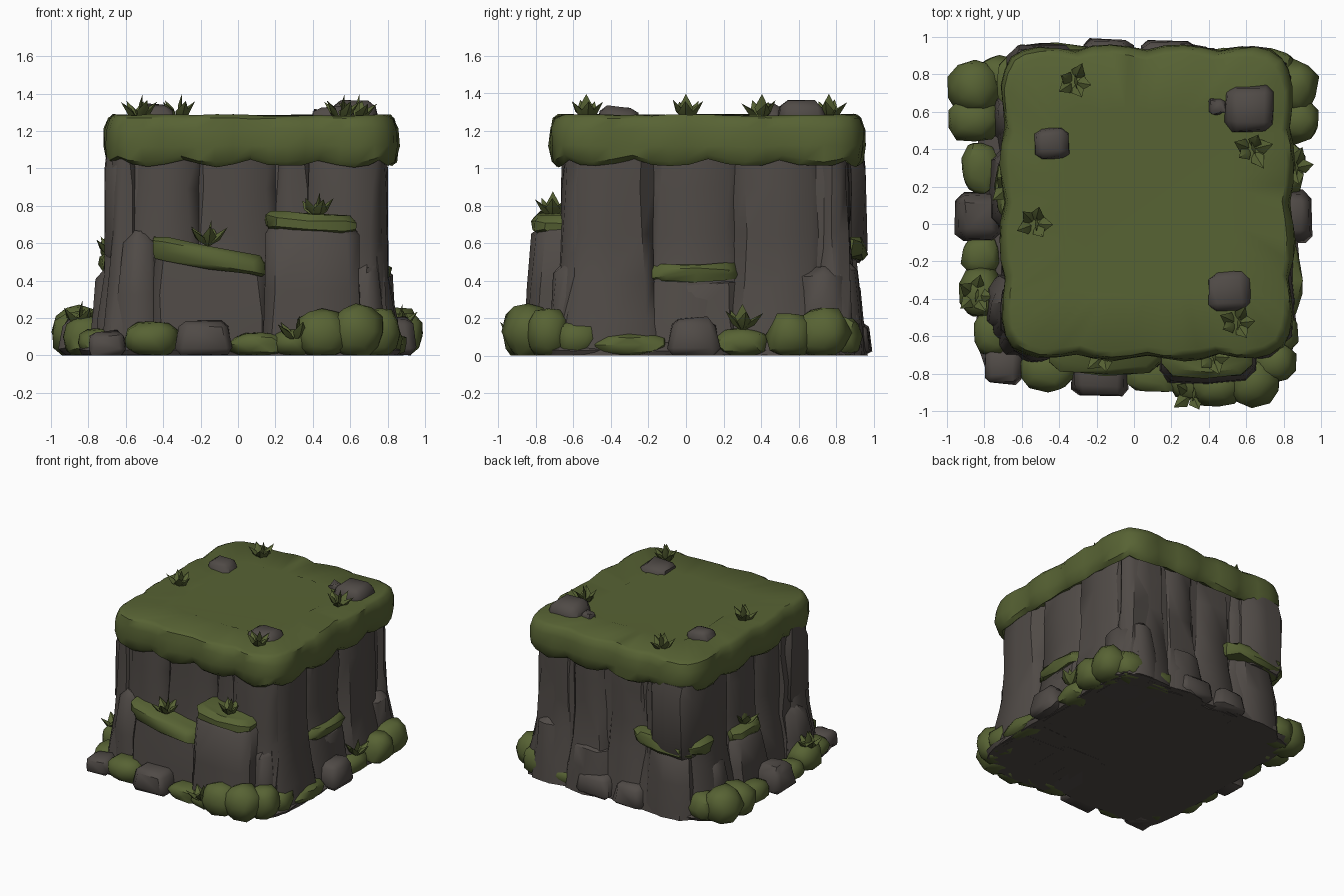
import bpy, bmesh, math, random
from mathutils import Vector

random.seed(4)
if "Cube" in bpy.data.objects:
    bpy.data.objects.remove(bpy.data.objects["Cube"], do_unlink=True)


def material(name, colour):
    mat = bpy.data.materials.new(name)
    mat.use_nodes = True
    mat.diffuse_color = colour
    mat.node_tree.nodes["Principled BSDF"].inputs["Base Color"].default_value = colour
    return mat


GRASS = material("moss green", (0.096, 0.124, 0.034, 1))
ROCK = material("warm grey rock", (0.08, 0.069, 0.062, 1))


def finish(name, bm, mat, jitter=0.0, angle=42):
    """Roughen the vertices, keep them above ground and make the object."""
    for v in bm.verts:
        v.co += Vector([random.uniform(-jitter, jitter) for _ in range(3)])
        v.co.z = max(v.co.z, 0)
    bmesh.ops.recalc_face_normals(bm, faces=bm.faces)
    mesh = bpy.data.meshes.new(name)
    bm.to_mesh(mesh)
    bm.free()
    mesh.materials.append(mat)
    mesh.shade_smooth()
    mesh.set_sharp_from_angle(angle=math.radians(angle))
    obj = bpy.data.objects.new(name, mesh)
    bpy.context.collection.objects.link(obj)


def loft(name, rings, mat, jitter):
    bm = bmesh.new()
    rows = [[bm.verts.new(p) for p in ring] for ring in rings]
    n = len(rows[0])
    for low, high in zip(rows, rows[1:]):
        for i in range(n):
            j = (i + 1) % n
            bm.faces.new((low[i], low[j], high[j], high[i]))
    bm.faces.new(rows[0])
    bm.faces.new(rows[-1])
    finish(name, bm, mat, jitter)


# Turns (distance along a wall, distance outwards) into x and y
SIDES = {
    "front": lambda a, o: (a, -o),
    "back": lambda a, o: (a, o),
    "left": lambda a, o: (o, a),
    "right": lambda a, o: (-o, a),
}


def wall_piece(name, side, a0, a1, out, profile, mat, slope=0.0, jitter=0.012, depth=0.35):
    """Chamfered upright block against a wall; profile holds (z, swell) pairs."""
    mid, half = (a0 + a1) / 2, (a1 - a0) / 2
    rings = []
    for z, swell in profile:
        w, o = half + swell * 0.7, out + swell
        c = min(0.06, half * 0.5)
        section = [(-w, out - depth), (-w, o - c), (c - w, o), (0, o + 0.012),
                   (w - c, o), (w, o - c), (w, out - depth)]
        rings.append([(*SIDES[side](mid + a, d), z + slope * a) for a, d in section])
    loft(f"{side}_{name}", rings, mat, jitter)


def outline(cx, cy, hx, hy, bulge, steps=16):
    """Rounded rectangle with scalloped edges, as (x, y, lump) points."""
    pts = []
    for turn in range(4):
        for i in range(steps):
            u, v = 1, -1 + 2 * i / steps
            for _ in range(turn):
                u, v = -v, u
            lump = abs(math.sin(math.pi * i / 4))
            s = (1 - 0.05 * (u * v) ** 4) * (1 - bulge + bulge * lump)
            pts.append((cx + hx * u * s, cy + hy * v * s, lump))
    return pts


def slab(name, centre, half, bulge, profile, mat, sag=0.0, jitter=0.006):
    rings = []
    for z, scale, sagging in profile:
        rings.append([(centre[0] + (x - centre[0]) * scale,
                       centre[1] + (y - centre[1]) * scale,
                       z - sag * lump * sagging)
                      for x, y, lump in outline(*centre, *half, bulge)])
    loft(name, rings, mat, jitter)


# Ground footing, solid core and overhanging grass cap
slab("footing", (0.01, 0.04), (0.87, 0.87), 0.03,
     [(0, 0.98, 0), (0.03, 1, 0), (0.07, 0.94, 0)], ROCK)
slab("cliff_core", (0.05, 0.14), (0.66, 0.69), 0,
     [(0.02, 1.08, 0), (0.4, 1, 0), (1.15, 1, 0)], ROCK)
slab("grass_cap", (0.07, 0.115), (0.79, 0.845), 0.035,
     [(1.08, 0.86, 0), (1.045, 0.95, 1), (1.07, 0.985, 1), (1.12, 1, 0),
      (1.21, 0.995, 0), (1.265, 0.975, 0), (1.285, 0.94, 0), (1.28, 0.6, 0)],
     GRASS, sag=0.035)

# Tall columns of the cliff walls: start, end, outward distance
WALLS = {
    "front": [(-0.68, -0.53, 0.63), (-0.57, -0.2, 0.65), (-0.25, 0.22, 0.61),
              (0.18, 0.42, 0.59), (0.38, 0.77, 0.65)],
    "left": [(-0.62, -0.18, 0.79), (-0.2, 0.28, 0.75), (0.26, 0.72, 0.78), (0.7, 0.86, 0.76)],
    "back": [(-0.6, -0.2, 0.86), (-0.25, 0.15, 0.84), (0.12, 0.45, 0.87), (0.4, 0.74, 0.86)],
    "right": [(-0.6, -0.35, 0.69), (-0.38, 0, 0.64), (-0.02, 0.4, 0.65), (0.36, 0.8, 0.66)],
}
FLARE = [(0, 0.07), (0.2, 0.05), (0.42, 0.015), (0.65, 0), (0.9, 0), (1.12, -0.01)]
for side, columns in WALLS.items():
    for i, (a0, a1, out) in enumerate(columns):
        wall_piece(f"cliff_column_{i}", side, a0, a1, out, FLARE, ROCK)

# Jutting overhang blocks high on the walls
for side, a0, a1, out in [("right", -0.62, -0.3, 0.71), ("back", -0.68, -0.3, 0.95)]:
    wall_piece("upper_block", side, a0, a1, out,
               [(0.5, -0.03), (0.55, 0), (0.99, 0), (1.1, -0.02)], ROCK)

# Lower buttresses: wall, start, end, outward distance, height, slope
for i, (side, a0, a1, out, h, slope) in enumerate([
        ("front", -0.45, 0.16, 0.73, 0.52, -0.2), ("front", 0.15, 0.64, 0.81, 0.7, 0),
        ("front", -0.62, -0.43, 0.69, 0.66, 0), ("front", 0.6, 0.76, 0.69, 0.5, 0),
        ("left", -0.18, 0.28, 0.78, 0.43, 0), ("left", 0.6, 0.84, 0.81, 0.48, 0),
        ("back", 0.52, 0.76, 0.89, 0.5, 0), ("back", 0.1, 0.42, 0.91, 0.4, 0),
        ("back", -0.62, -0.26, 0.9, 0.56, 0), ("right", 0, 0.38, 0.73, 0.48, 0),
        ("right", -0.56, -0.3, 0.75, 0.46, 0), ("right", 0.45, 0.7, 0.71, 0.4, 0)]):
    wall_piece(f"buttress_{i}", side, a0, a1, out,
               [(0, 0.04), (h * 0.5, 0.025), (h - 0.05, 0), (h, -0.05)], ROCK, slope)

# Grassy ledges: wall, start, end, outward distance, bottom, top, slope
for i, (side, a0, a1, out, z0, z1, slope) in enumerate([
        ("front", -0.46, 0.15, 0.79, 0.47, 0.58, -0.2),
        ("front", 0.15, 0.63, 0.81, 0.66, 0.76, -0.06),
        ("left", -0.18, 0.28, 0.81, 0.4, 0.49, 0),
        ("back", -0.66, -0.16, 0.95, 0.52, 0.63, 0.06),
        ("right", 0.62, 0.9, 0.72, 0.52, 0.63, 0),
        ("right", 0.01, 0.37, 0.73, 0.45, 0.55, 0)]):
    wall_piece(f"grass_ledge_{i}", side, a0, a1, out,
               [(z0, -0.02), (z0 + 0.025, 0), (z1 - 0.03, 0), (z1, -0.03)], GRASS, slope)


def boulder(name, x, y, rx, ry, z0, z1):
    bm = bmesh.new()
    bmesh.ops.create_cube(bm, size=2)
    for v in bm.verts:
        taper = 0.8 if v.co.z > 0 else 1
        v.co = Vector((v.co.x * taper * rx, v.co.y * taper * ry, v.co.z * (z1 - z0) / 2))
    bmesh.ops.bevel(bm, geom=bm.edges[:], offset=min(rx, ry, z1 - z0) * 0.3,
                    segments=1, affect="EDGES")
    bmesh.ops.translate(bm, verts=bm.verts, vec=(x, y, (z0 + z1) / 2))
    finish(name, bm, ROCK, 0.01, 50)


# Boulders round the foot, then stones sunk in the cap
for i, (x, y, rx, ry, h) in enumerate([
        (-0.7, -0.76, 0.11, 0.1, 0.13), (-0.18, -0.8, 0.16, 0.13, 0.19),
        (0.83, 0.04, 0.12, 0.14, 0.2), (-0.83, 0.04, 0.13, 0.14, 0.2),
        (-0.14, 0.88, 0.14, 0.11, 0.18), (0.18, 0.88, 0.15, 0.11, 0.18),
        (-0.43, 0.84, 0.14, 0.1, 0.16)]):
    boulder(f"foot_boulder_{i}", x, y, rx, ry, 0, h)
for i, (x, y, r, top) in enumerate([
        (0.62, 0.62, 0.14, 1.36), (0.44, 0.63, 0.05, 1.31),
        (0.51, -0.36, 0.12, 1.33), (-0.44, 0.43, 0.095, 1.34)]):
    boulder(f"cap_stone_{i}", x, y, r, r * 0.95, 1.22, top)

# Mossy bushes round the foot: x, y, radii, height
for i, (x, y, rx, ry, h) in enumerate([
        (-0.46, -0.78, 0.16, 0.12, 0.19), (0.12, -0.8, 0.18, 0.11, 0.13),
        (0.3, -0.83, 0.12, 0.11, 0.15), (0.45, -0.86, 0.15, 0.13, 0.25),
        (0.63, -0.84, 0.15, 0.14, 0.28), (0.75, -0.74, 0.12, 0.12, 0.26),
        (0.77, -0.58, 0.11, 0.13, 0.2), (0.79, -0.3, 0.12, 0.22, 0.13),
        (0.81, 0.3, 0.11, 0.16, 0.15), (0.86, 0.56, 0.14, 0.13, 0.24),
        (0.85, 0.73, 0.14, 0.15, 0.27), (0.73, 0.83, 0.14, 0.11, 0.23),
        (0.48, 0.85, 0.16, 0.1, 0.14), (-0.72, 0.79, 0.13, 0.11, 0.22),
        (-0.85, 0.56, 0.15, 0.13, 0.24), (-0.85, 0.73, 0.15, 0.15, 0.28),
        (-0.82, 0.3, 0.11, 0.15, 0.15), (-0.82, -0.17, 0.11, 0.11, 0.14),
        (-0.82, -0.37, 0.12, 0.14, 0.22), (-0.75, -0.58, 0.11, 0.13, 0.15)]):
    bm = bmesh.new()
    bmesh.ops.create_icosphere(bm, subdivisions=2, radius=1)
    for v in bm.verts:
        p = Vector([math.copysign(abs(c) ** 0.85, c) for c in v.co]) * random.uniform(0.87, 1.05)
        v.co = Vector((x + p.x * rx, y + p.y * ry, h * (0.45 + 0.55 * p.z)))
    finish(f"moss_bush_{i}", bm, GRASS)


def tuft(name, x, y, z, size):
    """Ring of folded pointed leaves round one upright leaf."""
    bm = bmesh.new()
    for k in range(6):
        angle = k * math.tau / 5 + random.uniform(-0.3, 0.3)
        lean = 0.15 if k == 5 else random.uniform(0.6, 0.95)
        out = Vector((math.cos(angle), math.sin(angle), 0))
        across = Vector((-out.y, out.x, 0))
        axis = out * lean + Vector((0, 0, 1.2 - lean * 0.5))
        root = Vector((x, y, z - 0.03))
        belly = root + axis * size * 0.5
        fold = Vector((0, 0, size * 0.12)) - out * size * 0.08
        edge = across * size * 0.3
        a, l, r, f, b, t = [bm.verts.new(p) for p in (
            root, belly - edge, belly + edge, belly + fold, belly - fold, root + axis * size)]
        for tri in ((a, l, f), (a, f, r), (t, f, l), (t, r, f),
                    (a, b, l), (a, r, b), (t, l, b), (t, b, r)):
            bm.faces.new(tri)
    finish(name, bm, GRASS, 0, 45)


# Grass tufts on the cap, on the ledges and round the foot
for i, (x, y, z) in enumerate([
        (-0.53, 0, 1.28), (-0.32, 0.76, 1.28), (0.63, 0.4, 1.28), (0.55, -0.53, 1.28),
        (-0.16, -0.7, 0.61), (0.42, -0.71, 0.76), (-0.67, 0.2, 0.55),
        (0.31, -0.91, 0.1), (0.86, 0.3, 0.16), (-0.85, -0.38, 0.18)]):
    tuft(f"grass_tuft_{i}", x, y, z, 0.13)
